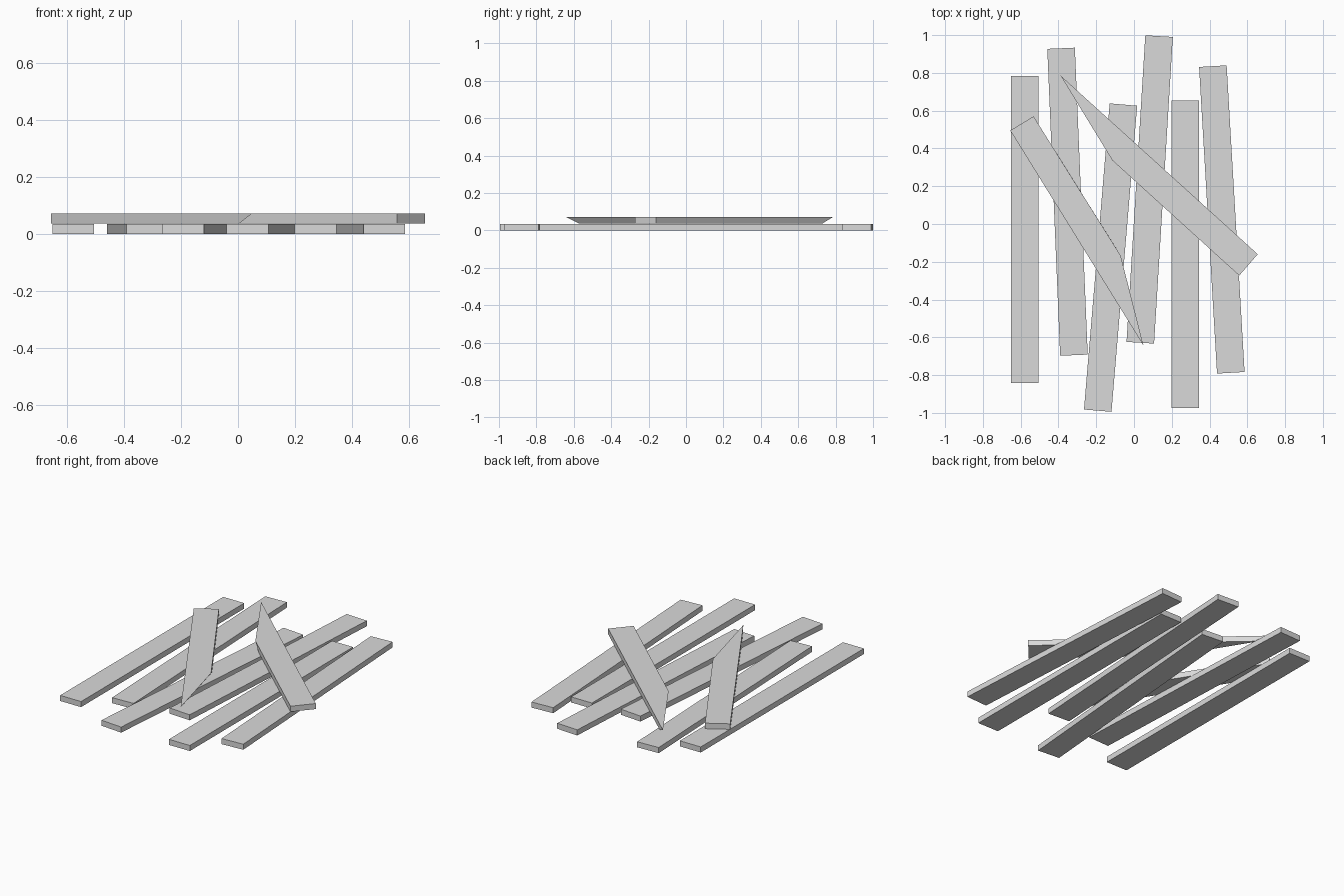
import bpy
import bmesh
from math import radians
from mathutils import Vector

cube = bpy.data.objects.get("Cube")
if cube:
    bpy.data.objects.remove(cube, do_unlink=True)

# One plain grey for all the boards
grey = bpy.data.materials.new("plain_grey")
grey.use_nodes = True
colour = (0.7, 0.7, 0.7, 1)
grey.diffuse_color = colour
grey.node_tree.nodes["Principled BSDF"].inputs["Base Color"].default_value = colour

WIDTH, LENGTH, THICK = 0.146, 1.626, 0.035
CROSS_Z = 0.037


def board(name, bottom, top):
    """Solid between two matching four-cornered outlines."""
    bm = bmesh.new()
    low = [bm.verts.new(p) for p in bottom]
    high = [bm.verts.new(p) for p in top]
    bm.faces.new(low)
    bm.faces.new(high)
    for i in range(4):
        j = (i + 1) % 4
        bm.faces.new((low[i], low[j], high[j], high[i]))
    bmesh.ops.recalc_face_normals(bm, faces=bm.faces)
    mesh = bpy.data.meshes.new(name)
    bm.to_mesh(mesh)
    bm.free()
    mesh.materials.append(grey)
    obj = bpy.data.objects.new(name, mesh)
    bpy.context.collection.objects.link(obj)
    return obj


# Loose row of straight planks: centre x, centre y, turn in degrees
planks = [
    (-0.578, -0.03, 0), (-0.352, 0.118, 2.4), (-0.124, -0.178, -4.8),
    (0.083, 0.183, -3.5), (0.272, -0.16, 0), (0.465, 0.024, 3.35),
]
w, l = WIDTH / 2, LENGTH / 2
outline = [(-w, -l), (w, -l), (w, l), (-w, l)]
for i, (x, y, turn) in enumerate(planks, 1):
    obj = board(f"plank_{i}", [(a, b, 0) for a, b in outline],
                [(a, b, THICK) for a, b in outline])
    obj.location = (x, y, 0)
    obj.rotation_euler.z = radians(turn)


def cross_board(name, corners, undercut=0.085):
    """Board with a square end and a long pointed end, undercut below.
    Corners: outer square, inner square, inner mitre, tip."""
    top = [Vector((x, y, CROSS_Z + THICK)) for x, y in corners]
    back = (top[0] - top[3]).normalized() * undercut
    drop = Vector((0, 0, -THICK))
    bottom = [p + drop + (back if i > 1 else Vector()) for i, p in enumerate(top)]
    board(name, bottom, top)


# Two pointed boards lying across the planks
cross_board("cross_board_left",
            [(-0.655, 0.495), (-0.532, 0.57), (-0.071, -0.167), (0.05, -0.643)])
cross_board("cross_board_right",
            [(0.655, -0.16), (0.557, -0.273), (-0.114, 0.336), (-0.389, 0.786)])
